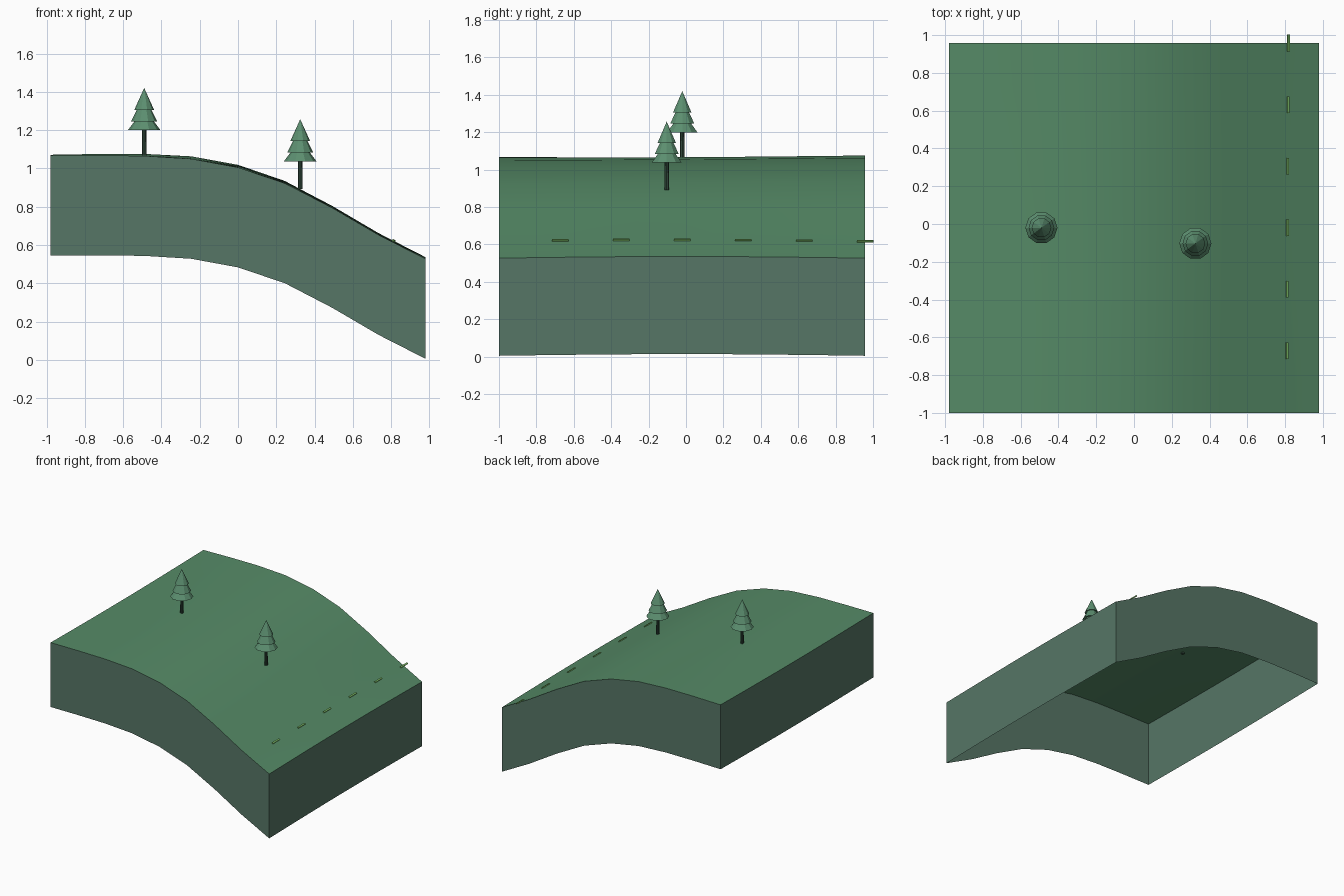
import bpy, bmesh, math

if "Cube" in bpy.data.objects:
    bpy.data.objects.remove(bpy.data.objects["Cube"])


def material(name, rgb):
    lin = [((c / 255 + 0.055) / 1.055) ** 2.4 for c in rgb] + [1]
    m = bpy.data.materials.new(name)
    m.use_nodes = True
    m.diffuse_color = lin
    m.node_tree.nodes["Principled BSDF"].inputs["Base Color"].default_value = lin
    return m


GRASS = material("grass green", (86, 139, 103))
EARTH = material("grey green earth", (86, 118, 102))
LEAF = material("needle green", (92, 143, 112))
BARK = material("dark bark", (50, 74, 61))
DASH = material("bright green", (122, 184, 100))


def make(name, bm, mats):
    mesh = bpy.data.meshes.new(name)
    bmesh.ops.recalc_face_normals(bm, faces=bm.faces)
    bm.to_mesh(mesh)
    bm.free()
    ob = bpy.data.objects.new(name, mesh)
    bpy.context.collection.objects.link(ob)
    for m in mats:
        mesh.materials.append(m)
    return ob


# Hill height: a rolling profile along x with a faint swell along y
N = 8
HALF, FRONT, DEPTH, THICK = 0.98, -1.0, 1.957, 0.522
PROFILE = [1.068, 1.068, 1.065, 1.05, 1.005, 0.922, 0.795, 0.652, 0.527]


def height(x, y):
    u = (x + HALF) / (2 * HALF)
    t = min((y - FRONT) / DEPTH, 1)
    i = min(int(u * N), N - 1)
    z = PROFILE[i] + (PROFILE[i + 1] - PROFILE[i]) * (u * N - i)
    swell = math.sin(math.pi * t) * (0.017 * u - 0.008)
    return z + swell + 0.012 * t * math.sin(math.pi * u) + 0.003 * t * (1 - u)


# Terrain slab: curved top with skirt walls, open underneath
bm = bmesh.new()
grid = []
for i in range(N + 1):
    x = -HALF + 2 * HALF * i / N
    ys = [FRONT + DEPTH * j / N for j in range(N + 1)]
    grid.append([bm.verts.new((x, y, height(x, y))) for y in ys])
for i in range(N):
    for j in range(N):
        bm.faces.new((grid[i][j], grid[i + 1][j], grid[i + 1][j + 1], grid[i][j + 1]))
rim = [e for e in bm.edges if e.is_boundary]
skirt = bmesh.ops.extrude_edge_only(bm, edges=rim)["geom"]
for v in skirt:
    if isinstance(v, bmesh.types.BMVert):
        v.co.z -= THICK
bm.normal_update()
for f in bm.faces:
    f.material_index = 0 if abs(f.normal.z) > 0.3 else 1
hill = make("hill_terrain", bm, [GRASS, EARTH])
if hill.data.polygons[0].normal.z < 0:
    hill.data.flip_normals()
bpy.context.view_layer.objects.active = hill
hill.select_set(True)
bpy.ops.object.shade_smooth_by_angle(angle=math.radians(30))
hill.select_set(False)


# Conifers: thin trunk and stacked, tapering skirts of needles
def lathe(name, profile, sides, x, y, z, mat):
    bm = bmesh.new()
    rings = []
    for r, h in profile:
        ring = []
        for k in range(sides):
            a = 2 * math.pi * k / sides
            ring.append(bm.verts.new((x + r * math.cos(a), y + r * math.sin(a), z + h)))
        rings.append(ring)
    for low, top in zip(rings, rings[1:]):
        for k in range(sides):
            n = (k + 1) % sides
            bm.faces.new((low[k], low[n], top[n], top[k]))
    bm.faces.new(rings[0])
    bm.faces.new(rings[-1])
    bmesh.ops.remove_doubles(bm, verts=bm.verts, dist=0.0001)
    return make(name, bm, [mat])


NEEDLES = [(0.085, 0), (0.046, 0.052), (0.068, 0.046), (0.036, 0.11),
           (0.052, 0.105), (0, 0.22)]
for side, x, y, z in (("right", -0.49, -0.02, 1.2), ("left", 0.325, -0.103, 1.037)):
    lathe(side + "_tree_trunk", [(0.012, -0.145), (0.011, 0.02)], 8, x, y, z, BARK)
    lathe(side + "_tree_needles", NEEDLES, 10, x, y, z, LEAF)

# Row of thin dashes lying along the slope
slope = math.atan2(PROFILE[-2] - PROFILE[-1], 2 * HALF / N)
for k in range(6):
    x, y = 0.81 + 0.0015 * k, -0.672 + 0.326 * k
    bm = bmesh.new()
    bmesh.ops.create_cube(bm, size=1)
    bmesh.ops.scale(bm, vec=(0.012, 0.088, 0.008), verts=bm.verts)
    dash = make(f"slope_dash_{k + 1}", bm, [DASH])
    dash.location = (x, y, height(x, y) + 0.004)
    dash.rotation_euler = (0, slope, 0)
